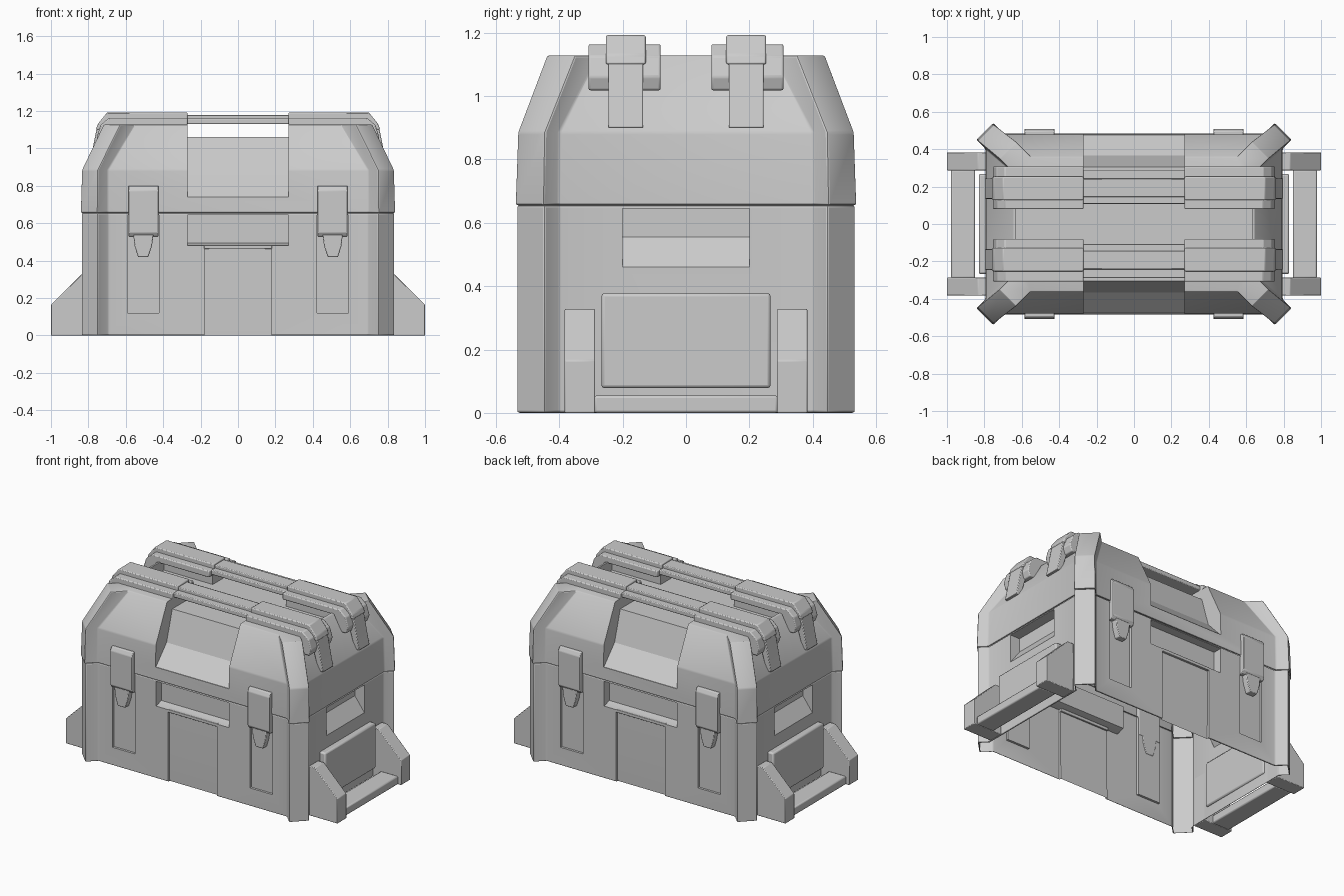
import bpy, bmesh
from math import radians

if "Cube" in bpy.data.objects:
    bpy.data.objects.remove(bpy.data.objects["Cube"])


def finish(name, bm, mirror="", bevel=0.0):
    bmesh.ops.recalc_face_normals(bm, faces=bm.faces)
    me = bpy.data.meshes.new(name)
    bm.to_mesh(me)
    bm.free()
    ob = bpy.data.objects.new(name, me)
    bpy.context.collection.objects.link(ob)
    if bevel:
        b = ob.modifiers.new("Bevel", "BEVEL")
        b.width, b.segments, b.limit_method = bevel, 2, "ANGLE"
        b.angle_limit = radians(20)
    if mirror:
        m = ob.modifiers.new("Mirror", "MIRROR")
        m.use_axis = ["X" in mirror, "Y" in mirror, False]
    return ob


def loft(name, rings, **kw):
    """Closed solid through rings of equal point count."""
    bm = bmesh.new()
    vs = [[bm.verts.new(p) for p in r] for r in rings]
    n = len(vs[0])
    for a, b in zip(vs, vs[1:]):
        for i in range(n):
            j = (i + 1) % n
            bm.faces.new((a[i], a[j], b[j], b[i]))
    bm.faces.new(vs[0])
    bm.faces.new(vs[-1])
    return finish(name, bm, **kw)


def prism(name, pts, axis, lo, hi, **kw):
    """Extrude a profile: axis X takes (y, z) points, axis Y takes (x, z)."""
    def ring(t):
        return [(t, a, b) if axis == "X" else (a, t, b) for a, b in pts]
    return loft(name, [ring(lo), ring(hi)], **kw)


def box(name, x0, x1, y0, y1, z0, z1, **kw):
    return prism(name, [(x0, z0), (x1, z0), (x1, z1), (x0, z1)], "Y", y0, y1, **kw)


def ring(wx, wy, ax, ay, bx, by, z):
    """Walls at wx, wy with diagonal corner posts whose outer face runs a to b."""
    q = [(wx, by - (bx - wx)), (bx, by), (ax, ay), (ax - (ay - wy), wy)]
    r = []
    for sx, sy in ((1, 1), (-1, 1), (-1, -1), (1, -1)):
        pts = q if sx * sy > 0 else q[::-1]
        r += [(sx * x, sy * y, z) for x, y in pts]
    return r


def carve(ob, cutters, open_z):
    """Cut the recesses, then open the underside so the case is a hollow shell."""
    for c in cutters:
        c.hide_render = True
        m = ob.modifiers.new("Cut", "BOOLEAN")
        m.object, m.operation, m.solver = c, "DIFFERENCE", "EXACT"
    dg = bpy.context.evaluated_depsgraph_get()
    me = bpy.data.meshes.new_from_object(ob.evaluated_get(dg))
    ob.modifiers.clear()
    ob.data = me
    for c in cutters:
        bpy.data.objects.remove(c)
    bm = bmesh.new()
    bm.from_mesh(me)
    caps = [f for f in bm.faces if abs(f.normal.z) > 0.9
            and any(abs(f.calc_center_median().z - z) < 0.001 for z in open_z)]
    bmesh.ops.delete(bm, geom=caps, context="FACES")
    bm.to_mesh(me)
    bm.free()


# Lower case with front, side and latch recesses
lower = loft("lower_case", [ring(.79, .478, .75, .535, .838, .447, z) for z in (0, .655)],
             bevel=.007)
carve(lower, [
    prism("cut_front", [(-.6, .48), (-.47, .48), (-.42, .495), (-.42, .645), (-.6, .645)],
          "X", -.27, .27, mirror="Y"),
    prism("cut_plate", [(-.6, -.1), (-.457, -.1), (-.465, .16), (-.465, .475), (-.6, .475)],
          "X", -.18, .18, mirror="Y"),
    prism("cut_grip", [(1, .46), (.79, .46), (.72, .555), (.72, .645), (1, .645)],
          "Y", -.2, .2, mirror="X"),
    box("cut_latch", .422, .59, -.6, -.463, .12, .645, mirror="XY"),
], (0, .655))

# Tapered lid with the lowered centre section and a sunken deck between the rails
lid = loft("lid", [ring(.795, .483, .753, .54, .843, .45, .655),
                   ring(.79, .478, .75, .532, .836, .446, .885),
                   ring(.645, .36, .63, .44, .72, .35, 1.128)], bevel=.007)
half = [(-.7, .74), (-.477, .74), (-.365, .86), (-.305, 1.06)]
carve(lid, [prism("cut_centre", half + [(-y, z) for y, z in half[::-1]]
                  + [(.7, 1.3), (-.7, 1.3)], "X", -.27, .27),
            box("cut_deck", -.63, .63, -.12, .12, 1.06, 1.3)], (.655,))

# Raised rim along the top of the centre plates
box("centre_plate_rim", -.182, .182, -.479, -.455, .462, .483, mirror="Y", bevel=.003)

# Latches with tapered tongues
prism("latch", [(-.46, .80), (-.495, .80), (-.508, .775), (-.508, .55), (-.495, .53),
                (-.46, .53)], "X", .425, .586, mirror="XY", bevel=.004)
prism("latch_tongue", [(.452, .54), (.56, .54), (.553, .48), (.535, .42), (.48, .42),
                       (.46, .48)], "Y", -.502, -.46, mirror="XY", bevel=.004)

# Side panels, carrying feet and crossbars
box("side_panel", .78, .83, -.267, .267, .078, .378, mirror="X", bevel=.01)
prism("side_foot", [(.79, 0), (1, 0), (1, .165), (.835, .328), (.79, .328)],
      "Y", -.383, -.287, mirror="XY", bevel=.004)
box("side_crossbar", .85, .978, -.29, .29, 0, .055, mirror="X", bevel=.008)

# Top rails: slim middle, stepped ends that fold down over the lid sides
box("rail_middle_flange", -.28, .28, .108, .288, 1.13, 1.16, mirror="Y", bevel=.005)
box("rail_middle_cap", -.28, .28, .145, .242, 1.15, 1.18, mirror="Y", bevel=.005)
prism("rail_end_flange", [(.27, 1.12), (.27, 1.163), (.69, 1.163), (.735, 1.125),
                          (.755, 1.06), (.74, 1.018), (.70, 1.018), (.65, 1.12)],
      "Y", .08, .308, mirror="XY", bevel=.006)
prism("rail_end_cap", [(.27, 1.14), (.27, 1.192), (.70, 1.192), (.75, 1.13),
                       (.76, 1.10), (.72, 1.10), (.66, 1.14)],
      "Y", .127, .253, mirror="XY", bevel=.006)
prism("rail_strap", [(.70, 1.11), (.755, 1.11), (.785, .96), (.798, .90), (.765, .90)],
      "Y", .135, .245, mirror="XY", bevel=.004)

# Smooth the bevels while keeping the hard edges
for ob in bpy.context.scene.objects:
    bpy.ops.object.select_all(action="DESELECT")
    ob.select_set(True)
    bpy.context.view_layer.objects.active = ob
    bpy.ops.object.shade_smooth_by_angle(angle=radians(20))
